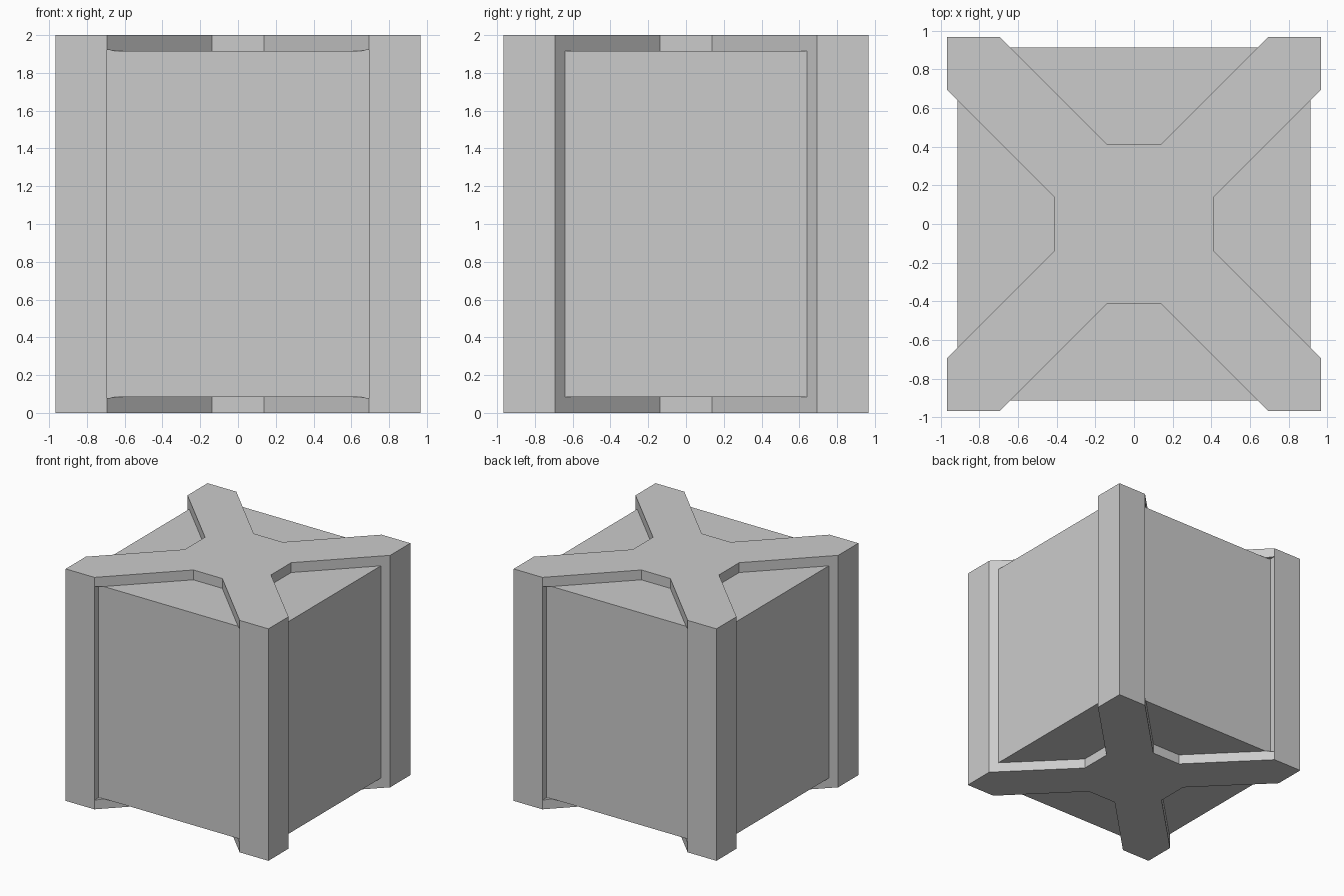
import bpy, bmesh
from mathutils import Vector

if "Cube" in bpy.data.objects:
    bpy.data.objects.remove(bpy.data.objects["Cube"])


def prism(name, outline, direction):
    """Closed solid: a 3D outline swept along a direction."""
    bm = bmesh.new()
    face = bm.faces.new([bm.verts.new(p) for p in outline])
    swept = bmesh.ops.extrude_face_region(bm, geom=[face])["geom"]
    verts = [v for v in swept if isinstance(v, bmesh.types.BMVert)]
    bmesh.ops.translate(bm, verts=verts, vec=Vector(direction))
    bmesh.ops.recalc_face_normals(bm, faces=bm.faces[:])
    mesh = bpy.data.meshes.new(name)
    bm.to_mesh(mesh)
    bm.free()
    obj = bpy.data.objects.new(name, mesh)
    bpy.context.collection.objects.link(obj)
    return obj


HALF, CORE, TIP, NECK, WAIST = 0.967, 0.914, 0.693, 0.138, 0.411
LOW, HIGH = 0.085, 1.915

# Inner box: the recessed panels on all six sides
square = [(-CORE, -CORE, LOW), (CORE, -CORE, LOW), (CORE, CORE, LOW), (-CORE, CORE, LOW)]
prism("inner_box", square, (0, 0, HIGH - LOW))

# Frame: X profile over the full height forms the cross caps and corner posts
quarter = [(HALF, -NECK - 0.555), (WAIST, -NECK), (WAIST, NECK),
           (HALF, TIP), (HALF, HALF), (TIP, HALF)]
arm = [(WAIST, -NECK), (WAIST, NECK), (HALF, TIP), (HALF, HALF), (TIP, HALF)]
cross = []
for turn in range(4):
    cross += [(x, y, 0) for x, y in arm]
    arm = [(-y, x) for x, y in arm]
frame = prism("cross_frame", cross, (0, 0, 2))

# Front and back recesses: post sides are squared off between the caps
inner = 0.638
recess = [(-inner, LOW), (inner, LOW), (TIP, LOW - 0.007), (TIP, HIGH + 0.007),
          (inner, HIGH), (-inner, HIGH), (-TIP, HIGH + 0.007), (-TIP, LOW - 0.007)]
for side, label in ((-1, "front"), (1, "back")):
    cutter = prism(label + "_recess_cutter",
                   [(x, side * (CORE - 0.004), z) for x, z in recess], (0, side * 0.2, 0))
    cutter.hide_render = True
    cutter.hide_set(True)
    cut = frame.modifiers.new(label + "_recess", "BOOLEAN")
    cut.operation = "DIFFERENCE"
    cut.solver = "EXACT"
    cut.object = cutter
